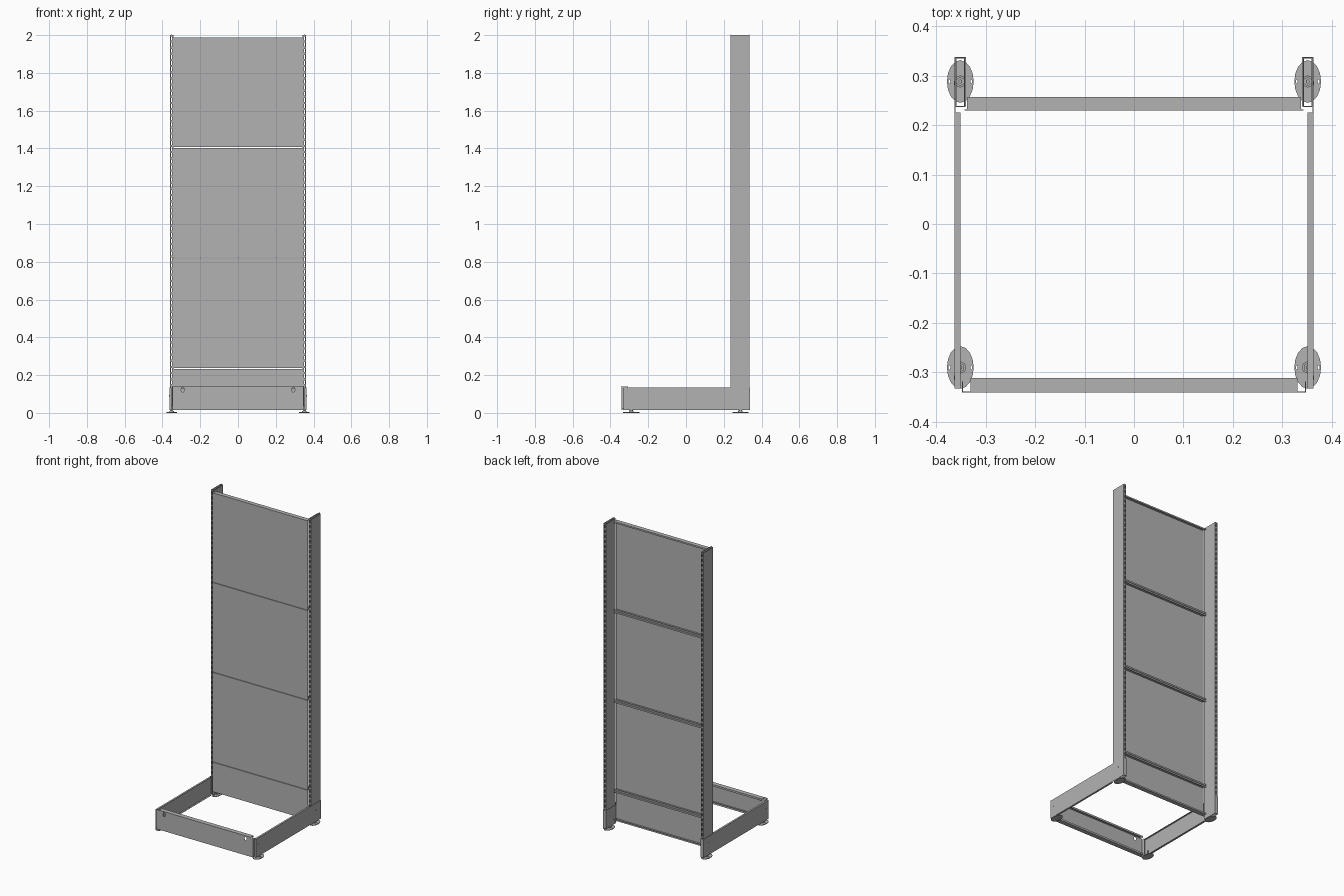
import bpy, bmesh, math
from mathutils import Matrix, Vector

old = bpy.data.objects.get("Cube")
if old:
    bpy.data.objects.remove(old, do_unlink=True)

steel = bpy.data.materials.new("grey_steel")
steel.use_nodes = True
GREY = (0.45, 0.45, 0.45, 1)
steel.diffuse_color = GREY
steel.node_tree.nodes["Principled BSDF"].inputs["Base Color"].default_value = GREY
T = 0.002  # sheet thickness


def finish(bm, name):
    bmesh.ops.recalc_face_normals(bm, faces=bm.faces)
    mesh = bpy.data.meshes.new(name)
    bm.to_mesh(mesh)
    bm.free()
    mesh.materials.append(steel)
    obj = bpy.data.objects.new(name, mesh)
    bpy.context.collection.objects.link(obj)
    return obj


def box(bm, x, y, z):
    """Add a box from three (low, high) ranges."""
    size = Vector((x[1] - x[0], y[1] - y[0], z[1] - z[0]))
    mid = Vector((sum(x), sum(y), sum(z))) / 2
    bmesh.ops.create_cube(bm, size=1, matrix=Matrix.Translation(mid) @ Matrix.Diagonal(size).to_4x4())


def cylinder(bm, centre, rx, ry, height, sides=16, turn=None):
    m = Matrix.Translation(centre) @ (turn or Matrix()) @ Matrix.Diagonal((rx, ry, height, 1))
    bmesh.ops.create_cone(bm, cap_ends=True, segments=sides, radius1=1, radius2=1, depth=1, matrix=m)


def mirror(obj):
    """Repeat a left-hand part on the right."""
    mod = obj.modifiers.new("mirror", 'MIRROR')
    mod.use_axis[0] = True
    mod.use_mirror_merge = False
    return obj


def cut(obj, cutter_bm):
    cutter = finish(cutter_bm, obj.name + "_hole_cutter")
    cutter.hide_render = True
    cutter.hide_set(True)
    cutter.display_type = 'WIRE'
    mod = obj.modifiers.new("holes", 'BOOLEAN')
    mod.operation = 'DIFFERENCE'
    mod.solver = 'EXACT'
    mod.object = cutter


# Uprights: open tubes with ladders of slots on the front and back walls
IN, OUT, FRONT, BACK, FOOT, TOP = 0.342, 0.361, 0.236, 0.336, 0.02, 2.0
bm = bmesh.new()
for x in (IN, OUT - T):
    box(bm, (x, x + T), (FRONT, BACK), (FOOT, TOP))
for y in (FRONT, BACK - T):
    for x in (IN + T, OUT - T - 0.005):
        box(bm, (x, x + 0.005), (y, y + T), (FOOT, TOP))
mirror(finish(bm, "upright"))

PITCH = 0.0325
bm = bmesh.new()
for y in (FRONT, BACK - T):
    box(bm, (IN + 0.007, OUT - 0.007), (y, y + T), (0.14, 0.14 + 0.012))
rungs = finish(bm, "upright_slot_bridges")
arr = rungs.modifiers.new("ladder", 'ARRAY')
arr.use_relative_offset = False
arr.use_constant_offset = True
arr.constant_offset_displace = (0, 0, PITCH)
arr.count = int((TOP - 0.14) / PITCH) + 1
mirror(rungs)

# Back panels: folded sheets with flanges top and bottom
seams = [0.04] + [0.235 + i * 0.585 for i in range(4)]
PF, PB = 0.229, 0.257
for i, (low, high) in enumerate(zip(seams, seams[1:])):
    low, high = low + 0.0015, high - 0.0015
    bm = bmesh.new()
    box(bm, (-0.343, 0.343), (PF, PF + T), (low, high))
    for z, lip in ((low, low + T), (high - T, high - 0.01)):
        box(bm, (-0.338, 0.338), (PF + T, PB), (z, z + T))
        box(bm, (-0.338, 0.338), (PB - T, PB), (lip, lip + 0.008))
    finish(bm, f"back_panel_{i + 1}")

# Base sides: channels that wrap the foot of each upright
ZL, ZH = 0.015, 0.135
bm = bmesh.new()
box(bm, (OUT, OUT + T), (-0.332, 0.338), (ZL, ZH))
for z in (ZL, ZH - T):
    box(bm, (0.351, OUT), (-0.332, 0.225), (z, z + T))
box(bm, (0.351, OUT), (-0.332, -0.332 + T), (ZL, ZH))
box(bm, (IN - T, OUT), (0.336, 0.338), (ZL, ZH))
box(bm, (IN - T, IN), (0.237, 0.336), (ZL, ZH))
mirror(finish(bm, "base_side"))

# Side bolts
bm = bmesh.new()
for y in (0.285, -0.31):
    cylinder(bm, (OUT + T, y, 0.09), 0.004, 0.004, 0.002, 10, Matrix.Rotation(math.pi / 2, 4, 'Y'))
mirror(finish(bm, "side_bolts"))

# Kick plate: folded front sheet with two oval holes
KF, KB = -0.341, -0.311
bm = bmesh.new()
box(bm, (-0.348, 0.348), (KF, KF + T), (ZL, 0.142))
kick = finish(bm, "kick_plate")
bm = bmesh.new()
for x in (-0.293, 0.293):
    cylinder(bm, (x, KF, 0.123), 0.008, 0.013, 0.02, 16, Matrix.Rotation(math.pi / 2, 4, 'X'))
cut(kick, bm)

bm = bmesh.new()
for z, lip in ((ZL, ZL + T), (0.14, 0.13)):
    box(bm, (-0.33, 0.33), (KF + T, KB), (z, z + T))
    box(bm, (-0.33, 0.33), (KB - T, KB), (lip, lip + 0.01))
for x in (-0.348, 0.346):
    box(bm, (x, x + T), (KF + T, -0.318), (0.02, 0.135))
finish(bm, "kick_plate_flanges")

# Levelling feet: oval pads with bolt holes, hub, nut and threaded stem
FX = 0.351
bm = bmesh.new()
for y in (0.288, -0.29):
    cylinder(bm, (FX, y, 0.002), 0.027, 0.043, 0.004, 16)
pads = finish(bm, "foot_pads")
bm = bmesh.new()
for y in (0.288, -0.29):
    for dx in (-0.022, 0.022):
        cylinder(bm, (FX + dx, y, 0.002), 0.002, 0.004, 0.02, 10)
cut(pads, bm)
mirror(pads)

bm = bmesh.new()
for y in (0.288, -0.29):
    cylinder(bm, (FX, y, 0.007), 0.012, 0.012, 0.006, 16)
    cylinder(bm, (FX, y, 0.0125), 0.009, 0.009, 0.005, 6)
    cylinder(bm, (FX, y, 0.025), 0.004, 0.004, 0.03, 12)
mirror(finish(bm, "foot_hubs"))
